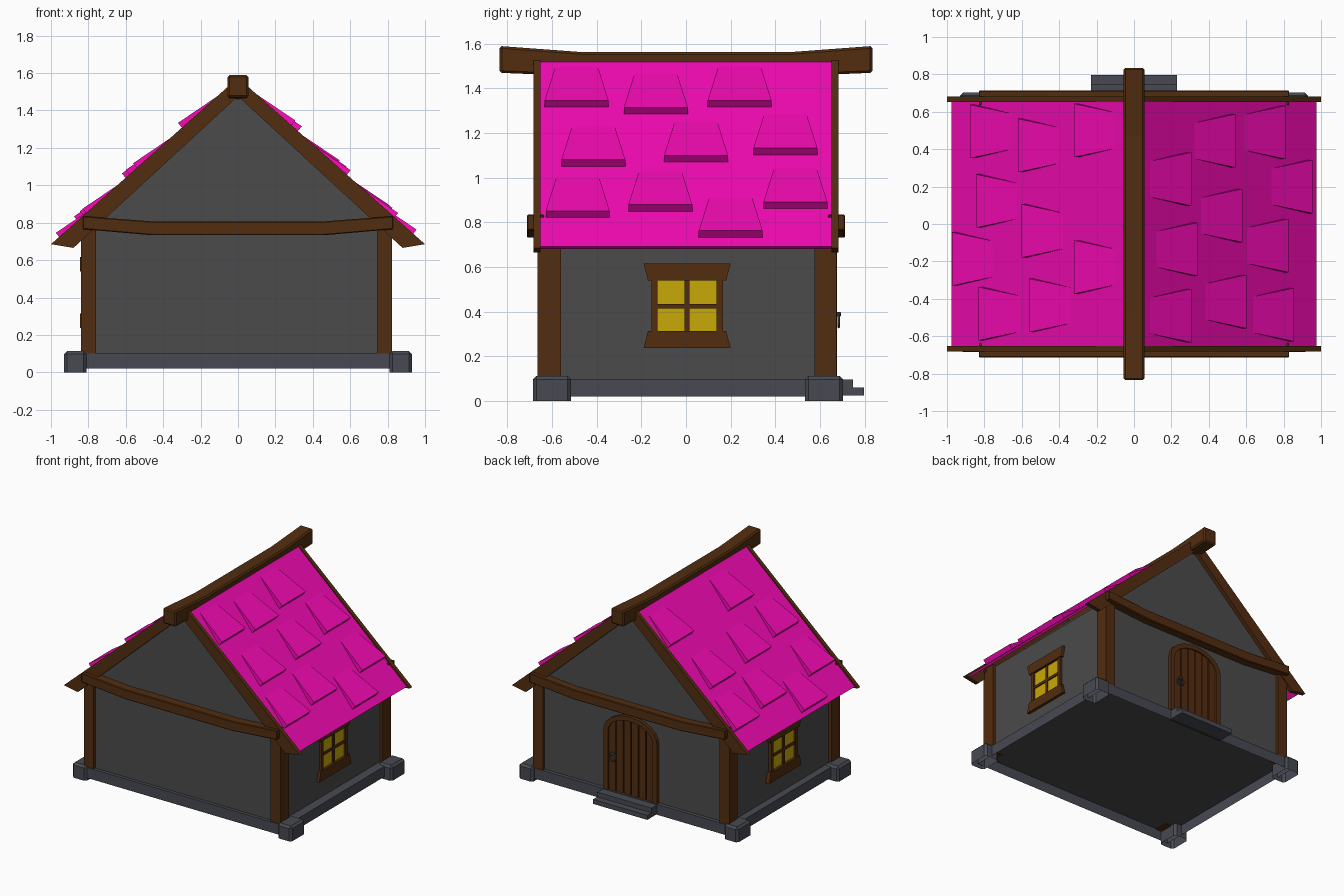
import bpy, bmesh, math

if "Cube" in bpy.data.objects:
    bpy.data.objects.remove(bpy.data.objects["Cube"])


def material(name, rgb):
    m = bpy.data.materials.new(name)
    m.diffuse_color = (*rgb, 1)
    m.use_nodes = True
    m.node_tree.nodes["Principled BSDF"].inputs["Base Color"].default_value = m.diffuse_color
    return m


WOOD = material("wood", (0.085, 0.026, 0.005))
PINK = material("roof_pink", (0.9, 0.003, 0.45))
GLASS = material("window_yellow", (0.58, 0.40, 0.002))
PLASTER = material("plaster", (0.07, 0.07, 0.07))
STONE = material("stone", (0.065, 0.068, 0.085))


def mesh(name, verts, faces, mat, bevel=0):
    bm = bmesh.new()
    vs = [bm.verts.new(v) for v in verts]
    for f in faces:
        bm.faces.new([vs[i] for i in f])
    bmesh.ops.recalc_face_normals(bm, faces=bm.faces)
    me = bpy.data.meshes.new(name)
    bm.to_mesh(me)
    bm.free()
    me.materials.append(mat)
    ob = bpy.data.objects.new(name, me)
    bpy.context.collection.objects.link(ob)
    if bevel:
        mod = ob.modifiers.new("bevel", 'BEVEL')
        mod.width, mod.segments = bevel, 1
    return ob


def prism(name, pts, axis, a, b, mat, bevel=0, first_cap=True):
    """Extrude a 2D outline along x (y,z), y (x,z) or z (x,y)."""
    place = {'x': lambda p, d: (d, p[0], p[1]),
             'y': lambda p, d: (p[0], d, p[1]),
             'z': lambda p, d: (p[0], p[1], d)}[axis]
    n = len(pts)
    verts = [place(p, a) for p in pts] + [place(p, b) for p in pts]
    faces = [list(range(n, 2 * n))] + ([list(range(n))] if first_cap else [])
    faces += [(i, (i + 1) % n, n + (i + 1) % n, n + i) for i in range(n)]
    return mesh(name, verts, faces, mat, bevel)


def box(name, x0, x1, y0, y1, z0, z1, mat, bevel=0, bottom=True):
    return prism(name, [(x0, y0), (x1, y0), (x1, y1), (x0, y1)], 'z', z0, z1, mat, bevel, bottom)


CX = -0.008          # slight sideways offset of the walls
TOP, SLOPE = 1.575, 0.9   # roof surface: z = TOP - SLOPE * |x|


def roof_z(x, drop=0):
    return TOP - drop - SLOPE * abs(x)


# Walls with gables
prism("walls", [(CX - .808, .095), (CX + .808, .095), (CX + .808, .79), (0, 1.52), (CX - .808, .79)],
      'y', -.645, .652, PLASTER)

# Stone base and feet (hollow underneath), door steps
box("base", -.87, .87, -.67, .68, .02, .10, STONE, bottom=False)
for side, s in (("left", -1), ("right", 1)):
    for end, y0, y1 in (("front", -.685, -.515), ("back", .533, .703)):
        x0, x1 = sorted((s * .81, s * .93))
        box(f"foot_{end}_{side}", x0, x1, y0, y1, 0, .113, STONE, .016, bottom=False)
box("step_lower", -.23, .23, .66, .797, .025, .06, STONE)
box("step_upper", -.23, .23, .65, .747, .06, .096, STONE)

# Corner posts
for side, s in (("left", -1), ("right", 1)):
    x0, x1 = sorted((CX + s * .75, CX + s * .832))
    for end, y0, y1 in (("front", -.665, -.56), ("back", .575, .675)):
        box(f"post_{end}_{side}", x0, x1, y0, y1, .09, .80, WOOD)

# Sagging cross beams and rafters on both gables
beam = [(-.83, .835), (-.46, .807), (.46, .807), (.83, .835),
        (.83, .765), (.46, .733), (-.46, .733), (-.83, .765)]
for end, s in (("front", -1), ("back", 1)):
    y0, y1 = sorted((s * .635, s * .713))
    prism(f"cross_beam_{end}", beam, 'y', y0, y1, WOOD, .005)
    y0, y1 = sorted((s * .652, s * .683))
    for side, k in (("left", -1), ("right", 1)):
        prism(f"rafter_{end}_{side}",
              [(0, TOP), (k * 1.0, .685), (k * .88, .665), (0, 1.476)],
              'y', y0, y1, WOOD)

# Ridge beam with raised ends
prism("ridge_beam", [(-.835, 1.59), (-.47, 1.563), (.47, 1.563), (.835, 1.59),
                     (.835, 1.47), (.47, 1.455), (-.47, 1.455), (-.835, 1.47)],
      'x', -.055, .055, WOOD, .01)

# Roof sheets and scattered wedge shingles (distance from ridge, y)
SHINGLES = {
    1: [(.283, -.49), (.317, -.135), (.283, .24), (.578, -.415), (.556, .045),
        (.52, .445), (.832, -.485), (.802, -.115), (.931, .2), (.788, .49)],
    -1: [(.853, .495), (.597, .42), (.297, .5), (.822, .123), (.577, -.037),
         (.95, -.187), (.297, -.23), (.807, -.48), (.537, -.435)]}
for side, s in (("left", -1), ("right", 1)):
    prism(f"roof_{side}", [(s * .03, roof_z(.03, .006)), (s * .975, roof_z(.975, .006)),
                           (s * .962, roof_z(.962, .028)), (s * .03, roof_z(.03, .028))],
          'y', -.655, .655, PINK)
    verts, faces = [], []
    for x, y in SHINGLES[s]:
        n, up = len(verts), x - .197
        for px, pz, w in ((x, roof_z(x, .004), .143),
                          (x + .024, roof_z(x) + .026, .143),
                          (up, roof_z(up, .002), .096)):
            verts += [(s * px, y - w, pz), (s * px, y + w, pz)]
        faces += [[n + i for i in f] for f in
                  ((0, 1, 3, 2), (2, 3, 5, 4), (0, 4, 5, 1), (0, 2, 4), (1, 5, 3))]
    mesh(f"shingles_{side}", verts, faces, PINK)

# Side windows
for side, s, shift in (("left", -1, -.008), ("right", 1, -.016)):
    def span(out):
        return sorted((shift + s * .79, shift + s * out))

    def wbox(part, y0, y1, z0, z1, out, mat):
        box(f"window_{part}_{side}", *span(out), y0, y1, z0, z1, mat)
    wbox("glass", -.13, .14, .30, .55, .818, GLASS)
    wbox("jamb_a", -.155, -.127, .30, .55, .832, WOOD)
    wbox("jamb_b", .137, .165, .30, .55, .832, WOOD)
    wbox("mullion", -.006, .016, .30, .55, .826, WOOD)
    wbox("crossbar", -.13, .14, .415, .435, .826, WOOD)
    prism(f"window_lintel_{side}", [(-.19, .616), (.2, .616), (.18, .54), (-.17, .54)],
          'x', *span(.838), WOOD)
    prism(f"window_sill_{side}", [(-.19, .237), (.2, .237), (.18, .314), (-.17, .314)],
          'x', *span(.838), WOOD)


# Arched back door: frame, planks and ring handle
def arch(w, rise, n=12):
    return [(w * math.cos(math.pi * i / n), .55 + rise * math.sin(math.pi * i / n))
            for i in range(n + 1)]


outer = [(.228, .09)] + arch(.228, .155) + [(-.228, .09)]
inner = [(.19, .09)] + arch(.19, .12) + [(-.19, .09)]
prism("door_frame", outer + inner[::-1], 'y', .64, .676, WOOD)
prism("door_panel", inner, 'y', .64, .656, WOOD)
PLANKS, HALF = 6, .19
for i in range(PLANKS):
    w = 2 * HALF / PLANKS
    a, b = -HALF + i * w + .004, -HALF + (i + 1) * w - .004
    top = [(x, .55 + .12 * math.sqrt(max(0, 1 - (x / HALF) ** 2)))
           for x in (b, (a + b) / 2, a)]
    prism(f"door_plank_{i + 1}", [(a, .09), (b, .09)] + top, 'y', .645, .666, WOOD)
bpy.ops.mesh.primitive_torus_add(location=(.145, .684, .36), rotation=(math.pi / 2, 0, 0),
                                 major_radius=.028, minor_radius=.006,
                                 major_segments=16, minor_segments=6)
bpy.context.object.name = "door_ring"
bpy.context.object.data.materials.append(STONE)
box("door_ring_mount", .135, .155, .655, .693, .378, .4, STONE, .004)
